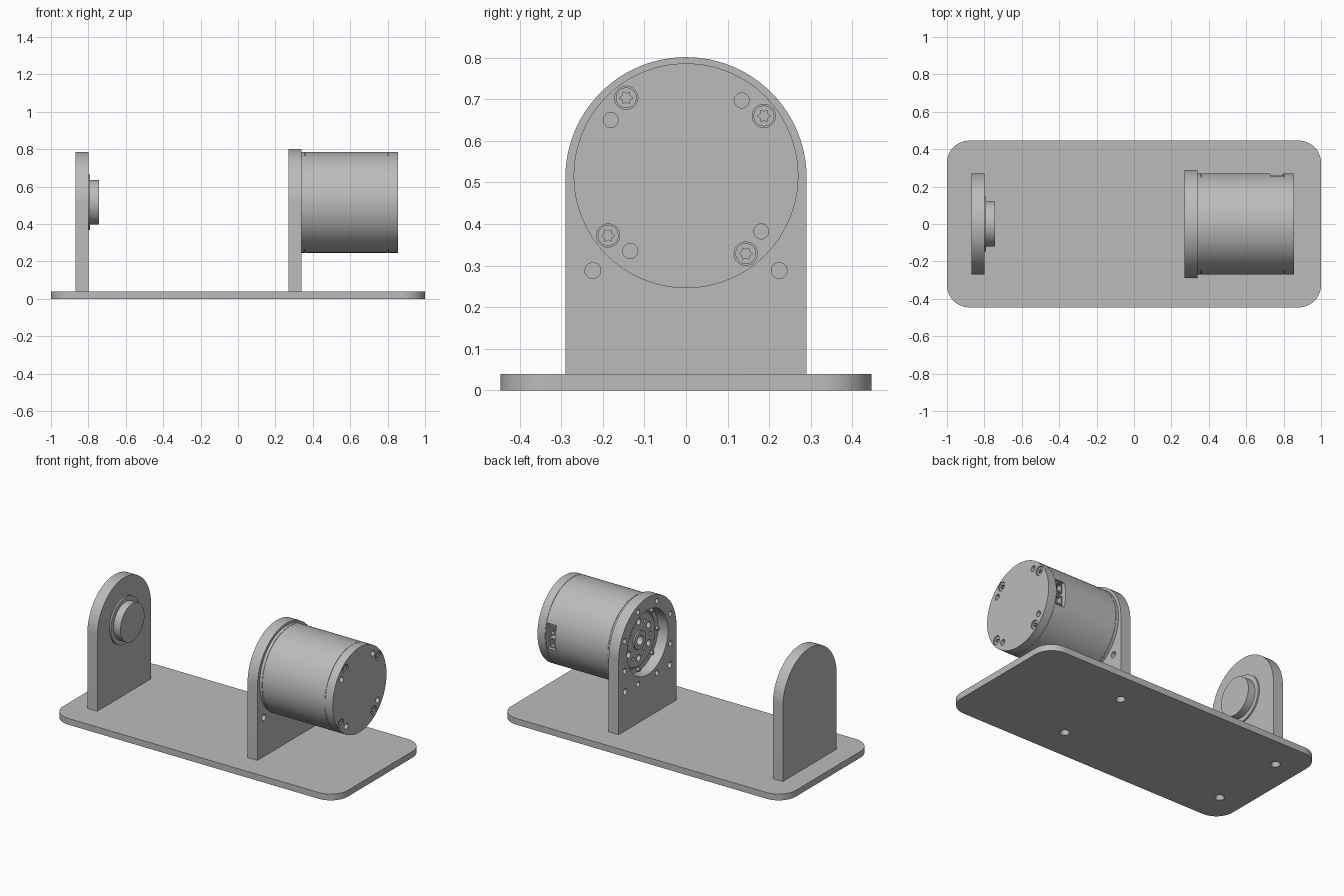
import bpy, bmesh
from math import sin, cos, pi, radians
from mathutils import Matrix, Vector

if "Cube" in bpy.data.objects:
    bpy.data.objects.remove(bpy.data.objects["Cube"])

grey = bpy.data.materials.new("plain grey")
grey.use_nodes = True
colour = (0.5, 0.5, 0.5, 1)
grey.diffuse_color = colour
grey.node_tree.nodes["Principled BSDF"].inputs["Base Color"].default_value = colour

AXIS_Z = 0.516          # height of the motor axis
PLATE_X = (0.27, 0.34)  # motor plate thickness span
IDLER_X = (-0.87, -0.80)


def finish(name, bm):
    bmesh.ops.recalc_face_normals(bm, faces=bm.faces)
    mesh = bpy.data.meshes.new(name)
    bm.to_mesh(mesh)
    bm.free()
    mesh.materials.append(grey)
    obj = bpy.data.objects.new(name, mesh)
    bpy.context.collection.objects.link(obj)
    return obj


def smooth(obj):
    bpy.ops.object.select_all(action='DESELECT')
    obj.select_set(True)
    bpy.context.view_layer.objects.active = obj
    bpy.ops.object.shade_smooth_by_angle(angle=radians(30))


def extrude(bm, points, offset):
    """Prism from a closed outline swept along offset."""
    face = bm.faces.new([bm.verts.new(p) for p in points])
    top = bmesh.ops.extrude_face_region(bm, geom=[face])["geom"]
    bmesh.ops.translate(bm, vec=offset, verts=[v for v in top if isinstance(v, bmesh.types.BMVert)])


def rod(bm, x0, x1, y, z, r, n=32, r2=None):
    """Cylinder (or cone) along x."""
    m = Matrix.Translation(((x0 + x1) / 2, y, z)) @ Matrix.Rotation(pi / 2, 4, 'Y')
    bmesh.ops.create_cone(bm, cap_ends=True, segments=n, radius1=r,
                          radius2=r if r2 is None else r2, depth=x1 - x0, matrix=m)


def box(bm, lo, hi):
    lo, hi = Vector(lo), Vector(hi)
    m = Matrix.Translation((lo + hi) / 2) @ Matrix.Diagonal((*(hi - lo), 1))
    bmesh.ops.create_cube(bm, size=1, matrix=m)


def lathe(name, profile, n=96):
    """Turn (x, radius) points around the motor axis."""
    bm = bmesh.new()
    verts = [bm.verts.new((x, 0, AXIS_Z + r)) for x, r in profile]
    edges = [bm.edges.new(pair) for pair in zip(verts, verts[1:])]
    bmesh.ops.spin(bm, geom=verts + edges, cent=(0, 0, AXIS_Z), axis=(1, 0, 0),
                   angle=2 * pi, steps=n, use_merge=True)
    bmesh.ops.remove_doubles(bm, verts=bm.verts, dist=1e-5)
    return finish(name, bm)


def cut(obj, bm):
    cutter = finish("cutter", bm)
    cutter.hide_render = True
    mod = obj.modifiers.new("cut", 'BOOLEAN')
    mod.operation, mod.solver, mod.object = 'DIFFERENCE', 'EXACT', cutter
    deps = bpy.context.evaluated_depsgraph_get()
    obj.data = bpy.data.meshes.new_from_object(obj.evaluated_get(deps))
    obj.modifiers.clear()
    bpy.data.objects.remove(cutter)


def ring(radius, count, start):
    """Points (y, z) spaced around the motor axis."""
    for i in range(count):
        a = radians(start) + 2 * pi * i / count
        yield radius * cos(a), AXIS_Z + radius * sin(a)


def arched_plate(name, xs, half, centre):
    outline = [(xs[0], -half, 0.04), (xs[0], half, 0.04)]
    outline += [(xs[0], half * cos(pi * i / 48), centre + half * sin(pi * i / 48)) for i in range(49)]
    bm = bmesh.new()
    extrude(bm, outline, (xs[1] - xs[0], 0, 0))
    return finish(name, bm)


# Base plate with rounded corners
bm = bmesh.new()
corner, outline = 0.12, []
for k, (sx, sy) in enumerate([(1, 1), (-1, 1), (-1, -1), (1, -1)]):
    for i in range(13):
        a = (k + i / 12) * pi / 2
        outline.append((sx * (1 - corner) + corner * cos(a), sy * (0.446 - corner) + corner * sin(a), 0))
extrude(bm, outline, (0, 0, 0.04))
base = finish("base_plate", bm)

# Countersunk screw holes under both uprights
bm = bmesh.new()
for x in (sum(PLATE_X) / 2, sum(IDLER_X) / 2):
    for y in (-0.245, 0.245):
        bmesh.ops.create_cone(bm, cap_ends=True, segments=32, radius1=0.03, radius2=0.016,
                              depth=0.034, matrix=Matrix.Translation((x, y, 0.015)))
cut(base, bm)
smooth(base)

# Idler upright with stepped boss
smooth(arched_plate("idler_upright", IDLER_X, 0.27, AXIS_Z))
smooth(lathe("idler_boss", [(-0.81, 0), (-0.81, 0.148), (-0.79, 0.148), (-0.79, 0.12),
                            (-0.742, 0.12), (-0.742, 0)]))

# Motor upright with bore, bolt circle and two lower holes
upright = arched_plate("motor_upright", PLATE_X, 0.29, 0.511)
bm = bmesh.new()
x0, x1 = PLATE_X[0] - 0.02, PLATE_X[1] + 0.02
rod(bm, x0, x1, 0, AXIS_Z, 0.205, 96)
for y, z in ring(0.248, 8, 22.5):
    rod(bm, x0, x1, y, z, 0.016, 24)
for y in (-0.224, 0.224):
    rod(bm, x0, x1, y, 0.288, 0.019)
cut(upright, bm)
smooth(upright)

# Motor body: output face, shallow seams and flat end
R, groove = 0.27, 0.267
profile = [(0.38, 0), (0.38, 0.03), (0.322, 0.03), (0.322, 0.058), (0.332, 0.058), (0.332, 0.165),
           (0.345, 0.165), (0.345, 0.175), (0.3405, 0.175), (0.3405, R)]
for x in (0.36, 0.80):
    profile += [(x - 0.001, R), (x - 0.001, groove), (x + 0.001, groove), (x + 0.001, R)]
profile += [(0.855, R), (0.855, 0)]
motor = lathe("motor_body", profile, 128)

END = 0.855
bm = bmesh.new()
for y, z in ring(0.236, 4, 37.5):       # screw counterbores
    rod(bm, END - 0.03, END + 0.02, y, z, 0.028)
for y, z in ring(0.225, 4, 53.5):       # plain end holes
    rod(bm, END - 0.04, END + 0.02, y, z, 0.018)
for y, z in ring(0.115, 6, 30):         # output flange holes
    rod(bm, 0.30, 0.37, y, z, 0.02)
for y, z in ring(0.115, 6, 0):
    rod(bm, 0.30, 0.35, y, z, 0.01, 20)
box(bm, (0.73, 0.20, 0.437), (0.795, 0.32, 0.597))  # connector window
cut(motor, bm)
smooth(motor)

# Cable sockets inside the window
bm = bmesh.new()
for z in (0.477, 0.557):
    box(bm, (0.74, 0.195, z - 0.03), (0.785, 0.252, z + 0.03))
sockets = finish("cable_sockets", bm)
bm = bmesh.new()
for z in (0.477, 0.557):
    box(bm, (0.748, 0.22, z - 0.022), (0.777, 0.27, z + 0.022))
cut(sockets, bm)

# End screws with star-shaped drive sockets
for n, (y, z) in enumerate(ring(0.236, 4, 37.5)):
    bm = bmesh.new()
    rod(bm, END - 0.032, END - 0.005, y, z, 0.025)
    screw = finish(f"end_screw_{n + 1}", bm)
    bm = bmesh.new()
    star = []
    for i in range(12):
        r = 0.010 if i % 2 else 0.016
        star.append((END - 0.02, y + r * cos(i * pi / 6), z + r * sin(i * pi / 6)))
    extrude(bm, star, (0.04, 0, 0))
    cut(screw, bm)
    smooth(screw)

# Raised flange pins around the output hub
bm = bmesh.new()
for y, z in ring(0.19, 8, 0):
    rod(bm, 0.325, 0.345, y, z, 0.011, 20)
smooth(finish("flange_pins", bm))
